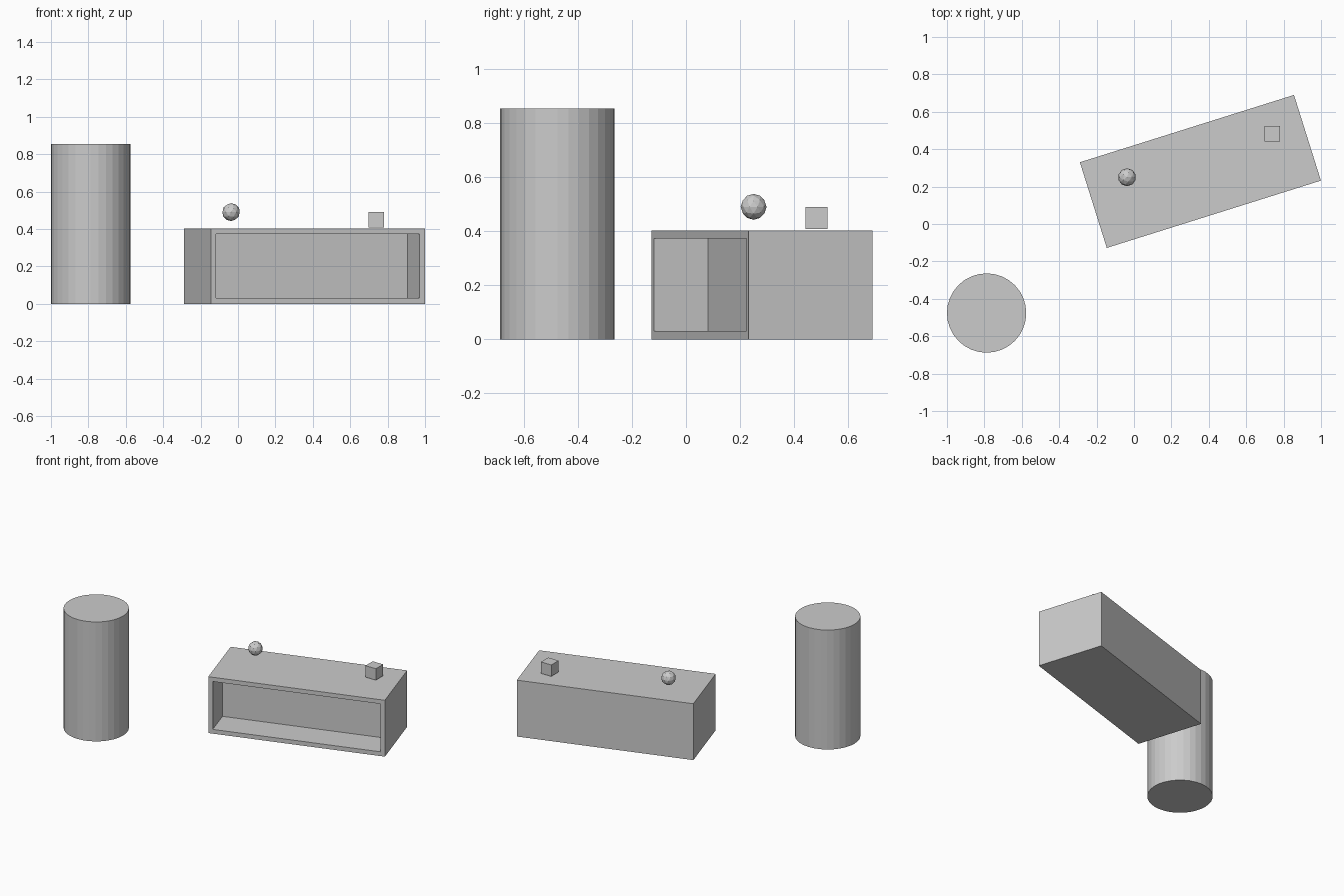
import bpy, bmesh, math
from mathutils import Matrix

if "Cube" in bpy.data.objects:
    bpy.data.objects.remove(bpy.data.objects["Cube"])


def new_object(name, bm):
    mesh = bpy.data.meshes.new(name)
    bmesh.ops.recalc_face_normals(bm, faces=bm.faces)
    bm.to_mesh(mesh)
    bm.free()
    obj = bpy.data.objects.new(name, mesh)
    bpy.context.collection.objects.link(obj)
    return obj


def block(size):
    bm = bmesh.new()
    bmesh.ops.create_cube(bm, size=1)
    bmesh.ops.scale(bm, vec=size, verts=bm.verts)
    return bm


# Upright column
H, R = 0.854, 0.212
bm = bmesh.new()
bmesh.ops.create_cone(bm, cap_ends=True, segments=32,
                      radius1=R, radius2=R, depth=H)
column = new_object("column", bm)
column.location = (-0.788, -0.476, H / 2)

# Low cabinet: inset the front face to leave a rim, then push it in
L, W, T = 1.2, 0.48, 0.403
bm = block((L, W, T))
front = min(bm.faces, key=lambda f: f.calc_center_median().y)
bmesh.ops.inset_region(bm, faces=[front], thickness=0.043)
inner = front
back = bmesh.ops.extrude_discrete_faces(bm, faces=[inner])["faces"][0]
bmesh.ops.translate(bm, vec=(0, 0.21, 0), verts=back.verts)
cabinet = new_object("open_cabinet", bm)
cabinet.location = (0.355, 0.281, T / 2)
cabinet.rotation_euler.z = math.radians(17.45)

# Faceted ball hovering just above the cabinet
bm = bmesh.new()
bmesh.ops.create_icosphere(bm, subdivisions=2, radius=0.048)
ball = new_object("ball", bm)
ball.location = (-0.037, 0.25, 0.49)

# Small cube on the cabinet
cube = new_object("small_cube", block((0.082, 0.082, 0.082)))
cube.location = (0.74, 0.483, 0.449)
